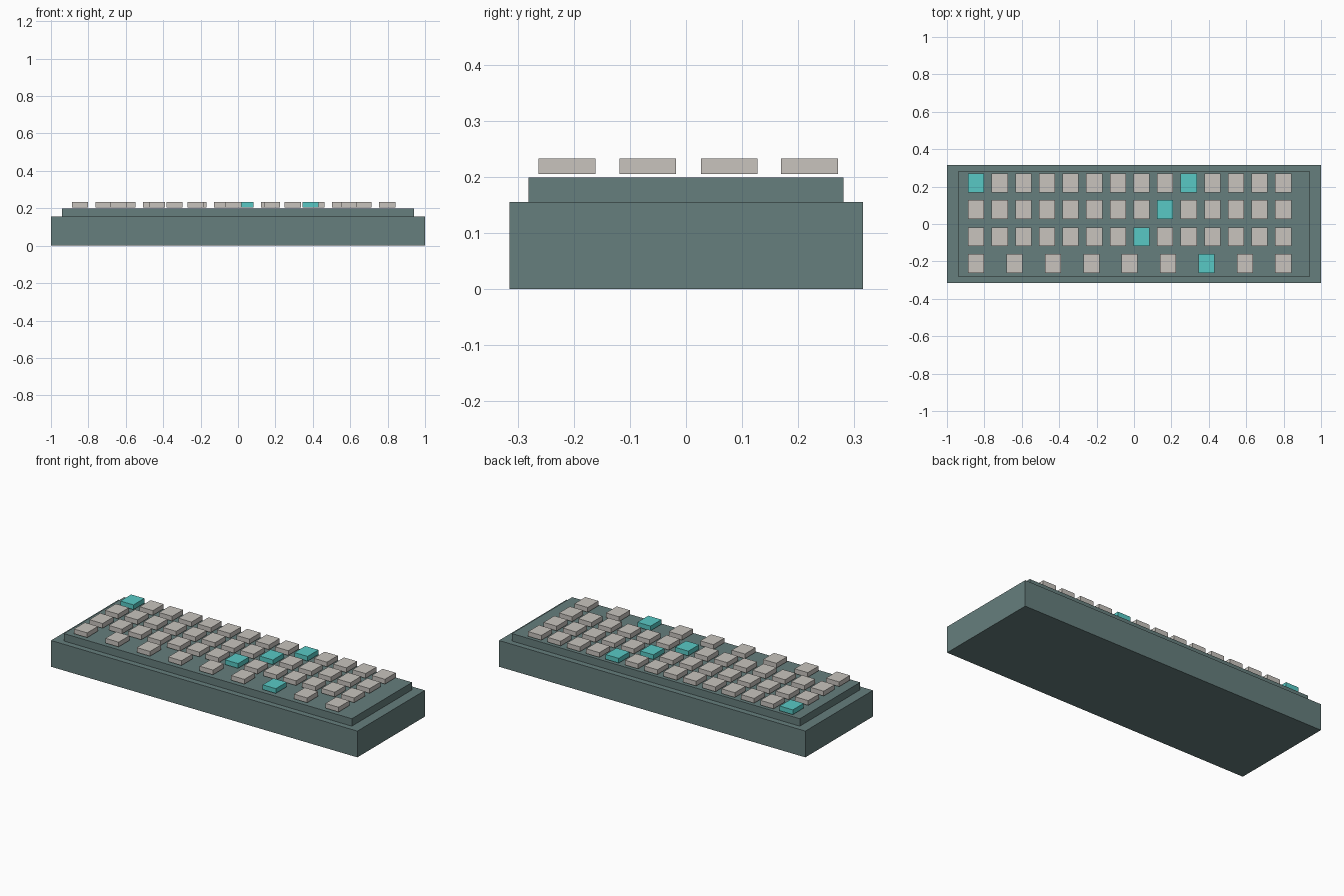
import bpy
import bmesh
from mathutils import Matrix, Vector

cube = bpy.data.objects.get("Cube")
if cube:
    bpy.data.objects.remove(cube, do_unlink=True)


def make_material(name, rgb):
    mat = bpy.data.materials.new(name)
    mat.use_nodes = True
    color = (*rgb, 1.0)
    mat.diffuse_color = color
    mat.node_tree.nodes["Principled BSDF"].inputs["Base Color"].default_value = color
    return mat


def add_box(name, center, size, material):
    mesh = bpy.data.meshes.new(name)
    bm = bmesh.new()
    bmesh.ops.create_cube(bm, size=1.0, matrix=Matrix.Diagonal((*size, 1.0)))
    bm.to_mesh(mesh)
    bm.free()
    mesh.materials.append(material)
    obj = bpy.data.objects.new(name, mesh)
    obj.location = Vector(center)
    bpy.context.collection.objects.link(obj)
    return obj


case_color = make_material("slate teal", (0.133, 0.209, 0.205))
key_color = make_material("warm light grey", (0.578, 0.552, 0.515))
accent_color = make_material("bright turquoise", (0.098, 0.584, 0.558))

# Case and the raised plate that carries the keys
CASE_TOP, PLATE_TOP = 0.155, 0.199
add_box("case", (0, 0, CASE_TOP / 2), (2.0, 0.63, CASE_TOP), case_color)
add_box("key_plate", (0, 0, (CASE_TOP + PLATE_TOP) / 2),
        (1.88, 0.562, PLATE_TOP - CASE_TOP), case_color)

# Key rows from back to front: y position, key count, accent columns
FIRST_X, LAST_X = -0.844, 0.798
KEY_SIZE = (0.086, 0.101, 0.028)
rows = [
    (0.220, 14, {0, 9}),
    (0.077, 14, {8}),
    (-0.068, 14, {7}),
    (-0.212, 9, {6}),
]
for row, (y, count, accents) in enumerate(rows, start=1):
    pitch = (LAST_X - FIRST_X) / (count - 1)
    for col in range(count):
        accent = col in accents
        add_box(f"{'accent_key' if accent else 'key'}_row{row}_{col + 1}",
                (FIRST_X + col * pitch, y, 0.219), KEY_SIZE,
                accent_color if accent else key_color)
